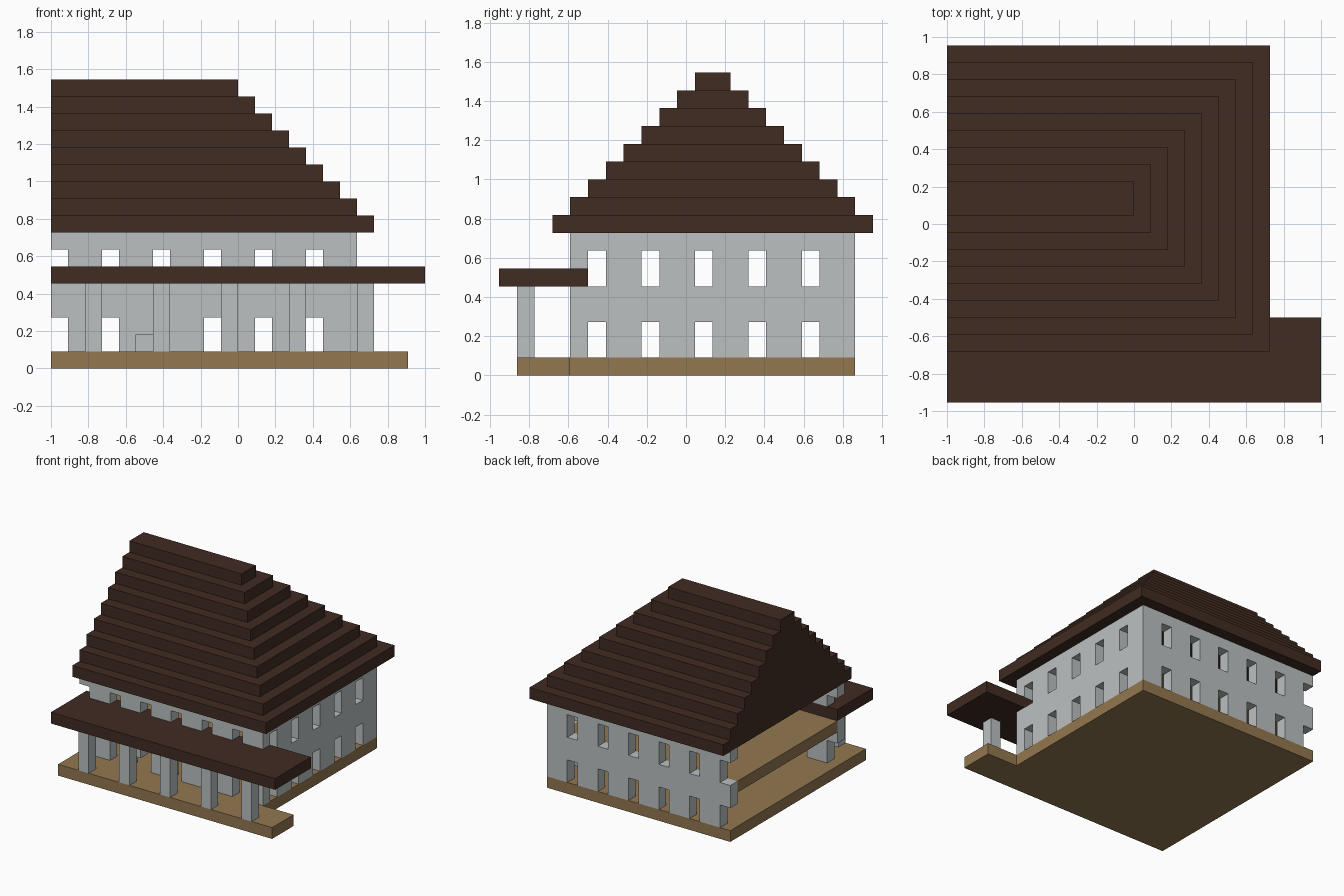
import bpy
import bmesh

U = 1 / 11  # one building block

default = bpy.data.objects.get("Cube")
if default:
    bpy.data.objects.remove(default, do_unlink=True)


def material(name, rgb):
    mat = bpy.data.materials.new(name)
    mat.use_nodes = True
    mat.diffuse_color = (*rgb, 1)
    mat.node_tree.nodes["Principled BSDF"].inputs["Base Color"].default_value = (*rgb, 1)
    return mat


BROWN = material("dark brown roof", (0.052, 0.025, 0.016))
GREY = material("pale grey wall", (0.50, 0.53, 0.53))
TAN = material("tan floor", (0.29, 0.185, 0.08))


def boxes(name, spans, mat=None):
    """One object made of boxes, each given as x, y and z ranges in blocks."""
    bm = bmesh.new()
    for span in spans:
        cube = bmesh.ops.create_cube(bm, size=1)
        for v in cube["verts"]:
            for axis, (low, high) in enumerate(span):
                v.co[axis] = (high if v.co[axis] > 0 else low) * U
    mesh = bpy.data.meshes.new(name)
    bm.to_mesh(mesh)
    bm.free()
    if mat:
        mesh.materials.append(mat)
    obj = bpy.data.objects.new(name, mesh)
    bpy.context.scene.collection.objects.link(obj)
    return obj


def cut(target, spans):
    """Cut box-shaped openings out of the target."""
    cutter = boxes("cutter", spans)
    cutter.hide_render = True
    mod = target.modifiers.new("opening", "BOOLEAN")
    mod.operation = "DIFFERENCE"
    mod.solver = "EXACT"
    mod.object = cutter
    bpy.context.view_layer.objects.active = target
    bpy.ops.object.modifier_apply(modifier=mod.name)
    bpy.data.objects.remove(cutter, do_unlink=True)


# Floors
boxes("house_base", [((-11, 7), (-6.5, 9.5), (0, 1))], TAN)
boxes("porch_base", [((-11, 10), (-9.5, -6.5), (0, 1))], TAN)
boxes("upper_floor", [((-11, 6), (-5.5, 8.5), (4, 5))], TAN)

# Walls: a shell left open on the -x end, with two rows of windows
walls = boxes("walls", [((-11, 7), (-6.5, 9.5), (1, 8))], GREY)
cut(walls, [((-12, 6), (-5.5, 8.5), (0, 9))])
rows = ((0.5, 3), (5, 7))
cut(walls, [((x - (x == -11), x + 1), (-8, 11), z)
            for x in range(-11, 5, 3) for z in rows])
cut(walls, [((5, 8), (-5.5 + 3 * i, -4.5 + 3 * i), z)
            for i in range(5) for z in rows])
# Low doorway and the slot that takes the porch roof
cut(walls, [((-6, -5), (-7, -5), (0.5, 2))])
cut(walls, [((-12, 8), (-7, -5.5), (5, 6))])

# Porch
boxes("porch_roof", [((-11, 11), (-10.5, -5.5), (5, 6))], BROWN)
for i, x in enumerate(range(-9, 8, 4)):
    boxes(f"porch_column_{i + 1}", [((x, x + 1), (-9.5, -8.5), (1, 5))], GREY)

# Stepped roof, hipped at +x and cut flat at -x
for k in range(9):
    boxes(f"roof_step_{k + 1}",
          [((-11, 8 - k), (-7.5 + k, 10.5 - k), (8 + k, 9 + k))], BROWN)
